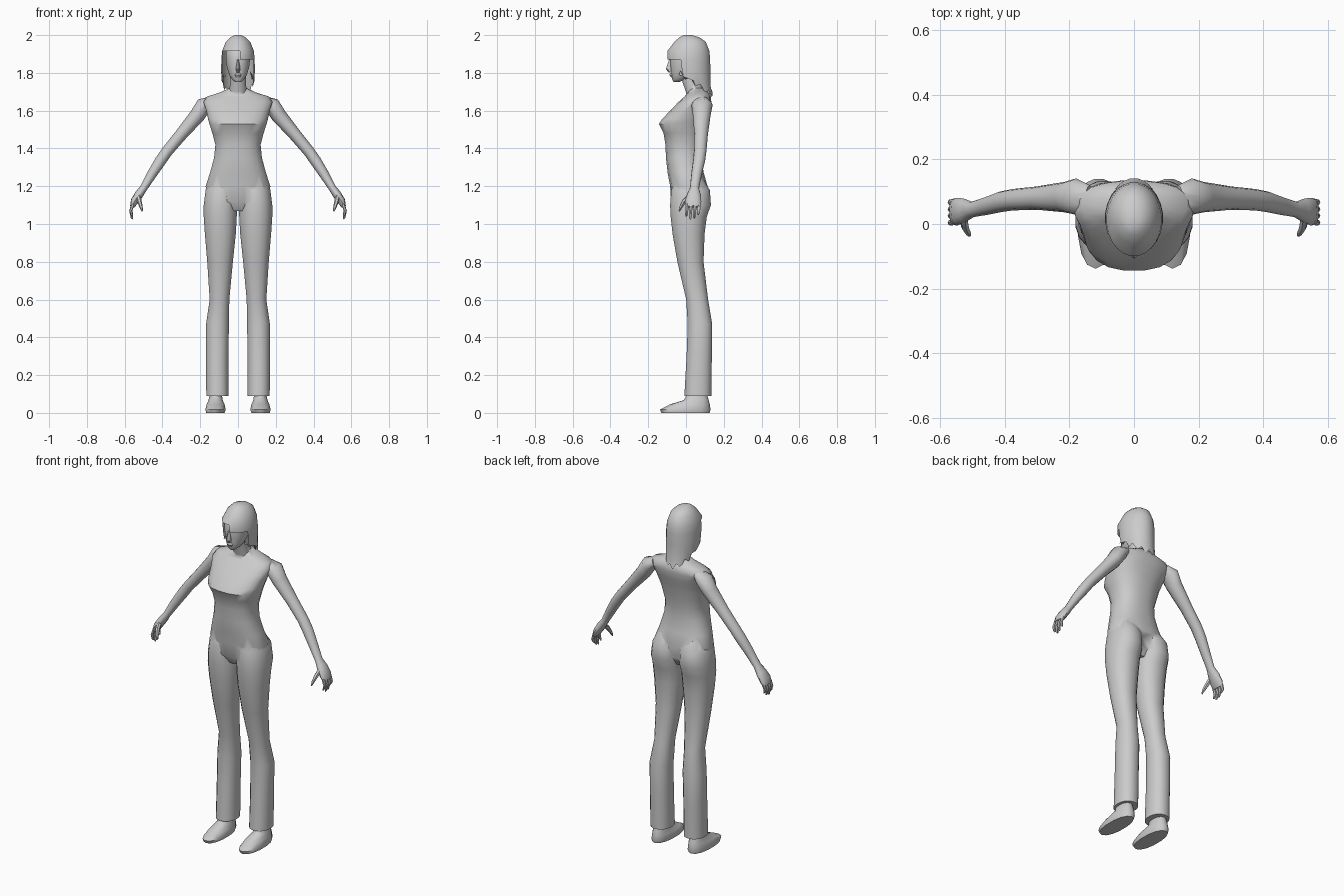
import bpy, bmesh, math
from mathutils import Vector


def finish(name, bm, angle=50):
    bmesh.ops.recalc_face_normals(bm, faces=bm.faces)
    me = bpy.data.meshes.new(name)
    bm.to_mesh(me)
    bm.free()
    ob = bpy.data.objects.new(name, me)
    bpy.context.collection.objects.link(ob)
    smooth(ob, angle)
    return ob


def activate(ob):
    bpy.ops.object.select_all(action='DESELECT')
    ob.select_set(True)
    bpy.context.view_layer.objects.active = ob


def smooth(ob, angle=50):
    activate(ob)
    bpy.ops.object.shade_smooth_by_angle(angle=math.radians(angle))


def skin(name, rings, caps=(True, True)):
    """Skin a list of closed rings of points."""
    bm = bmesh.new()
    vs = [[bm.verts.new(p) for p in ring] for ring in rings]
    n = len(vs[0])
    for a, b in zip(vs, vs[1:]):
        for i in range(n):
            j = (i + 1) % n
            bm.faces.new((a[i], a[j], b[j], b[i]))
    for flag, ring in zip(caps, (vs[0], vs[-1])):
        if flag:
            bm.faces.new(ring)
    return name, bm


def power(c, e):
    return math.copysign(abs(c) ** (2 / e), c)


def level_ring(z, x0, x1, yf, yb, n, e, side=1, tilt=0, jag=0):
    """Horizontal superellipse between x0..x1 and front..back."""
    pts = []
    for i in range(n):
        a = 2 * math.pi * (i + 0.5) / n
        x = (x0 + x1) / 2 + (x1 - x0) / 2 * power(math.cos(a), e)
        y = (yf + yb) / 2 + (yb - yf) / 2 * power(math.sin(a), e)
        pts.append((side * x, y, z + tilt * y + jag * (i % 2)))
    return pts


def stack(name, rows, n=16, e=2.2, side=1):
    return finish(*skin(name, [level_ring(*r, n, e, side) for r in rows]))


def centred(rows):
    return [(z, -w, w, yf, yb) for z, w, yf, yb in rows]


def tube(name, path, n=10, side=1):
    """Tube along a path of (x, y, z, radius, radius along y)."""
    pts = [Vector(p[:3]) for p in path]
    rings = []
    for i, p in enumerate(path):
        t = (pts[min(i + 1, len(pts) - 1)] - pts[max(i - 1, 0)]).normalized()
        u = t.cross(Vector((0, 1, 0))).normalized()
        v = u.cross(t)
        ring = []
        for k in range(n):
            a = 2 * math.pi * k / n
            q = pts[i] + u * p[3] * math.cos(a) + v * p[4] * math.sin(a)
            ring.append((side * q.x, q.y, q.z))
        rings.append(ring)
    return finish(*skin(name, rings))


# Torso
body = stack("body", centred([
    (1.07, .06, -.05, .07), (1.12, .16, -.08, .10), (1.20, .173, -.085, .115),
    (1.27, .15, -.098, .095), (1.35, .128, -.107, .082), (1.42, .121, -.11, .085),
    (1.48, .137, -.12, .095), (1.53, .153, -.145, .106), (1.555, .16, -.128, .112),
    (1.60, .17, -.085, .125), (1.645, .185, -.042, .135), (1.675, .165, -.008, .133),
    (1.695, .10, .008, .12), (1.72, .045, .02, .10)]), n=20, e=2.4)

# Neck
parts = [stack("neck", centred([
    (1.66, .06, .005, .11), (1.70, .048, -.002, .098),
    (1.75, .043, -.02, .075), (1.80, .043, -.03, .07)]), n=12)]

for s in (1, -1):
    # Flared trouser legs, with the seat bulging at the top
    parts.append(stack("trouser_leg", [
        (1.24, .02, .145, -.06, .09), (1.18, .006, .173, -.08, .128),
        (1.10, .003, .183, -.086, .134), (1.04, .005, .183, -.083, .112),
        (.95, .01, .177, -.073, .10), (.80, .026, .164, -.047, .094),
        (.60, .045, .151, 0, .118), (.47, .047, .17, .008, .14),
        (.30, .05, .17, .002, .138), (.09, .05, .169, -.01, .135)], side=s))
    # Arm and palm
    parts.append(tube("arm", [
        (.14, .08, 1.655, .022, .04), (.18, .085, 1.63, .043, .056),
        (.215, .083, 1.575, .041, .047), (.30, .08, 1.475, .033, .036),
        (.375, .075, 1.385, .030, .033), (.41, .069, 1.335, .030, .032),
        (.455, .056, 1.265, .026, .028), (.50, .045, 1.19, .020, .024),
        (.525, .042, 1.155, .023, .037), (.548, .038, 1.12, .021, .043),
        (.56, .038, 1.092, .012, .040)], n=12, side=s))

# Merge the body into one surface
for p in parts:
    m = body.modifiers.new("union", 'BOOLEAN')
    m.operation = 'UNION'
    m.solver = 'EXACT'
    m.object = p
    activate(body)
    bpy.ops.object.modifier_apply(modifier=m.name)
    bpy.data.objects.remove(p, do_unlink=True)
smooth(body, 60)

for s in (1, -1):
    # Fingers and thumb
    for k, low in enumerate((1.04, 1.025, 1.03, 1.048)):
        y = .006 + .021 * k
        tube("finger", [(.556, y, 1.105, .009, .010), (.568, y - .002, 1.07, .008, .009),
                        (.562, y - .004, low + .008, .006, .007),
                        (.558, y - .004, low, .003, .003)], 6, s)
    tube("thumb", [(.528, .02, 1.15, .013, .013), (.522, -.01, 1.12, .012, .012),
                   (.513, -.027, 1.09, .009, .009), (.508, -.036, 1.068, .004, .004)], 6, s)
    # Shoe
    stack("shoe", [(0, .07, .17, -.13, .125), (.018, .064, .174, -.138, .13),
                   (.045, .07, .167, -.085, .126), (.068, .08, .157, -.01, .12),
                   (.10, .085, .15, .005, .11)], 14, 2.2, s)

# Head and nose
stack("head", centred([
    (1.752, .016, -.066, -.035), (1.765, .032, -.074, .0), (1.79, .048, -.078, .04),
    (1.83, .06, -.082, .07), (1.88, .066, -.086, .09), (1.93, .064, -.075, .09),
    (1.965, .04, -.04, .065)]), n=16)
stack("nose", centred([(1.87, .005, -.09, -.07), (1.82, .014, -.107, -.07),
                       (1.803, .009, -.092, -.07)]), 6, 2)
stack("lips", centred([(1.80, .012, -.083, -.06), (1.79, .02, -.089, -.06),
                       (1.776, .012, -.08, -.06)]), 8, 2)

# Hair: domed cap with a curtain open at the face and a ragged sloping hem
hair_rows = [(2.0, .018, -.012, .03, 0, 0), (1.988, .042, -.035, .072, 0, 0),
             (1.965, .065, -.062, .105, 0, 0), (1.915, .085, -.10, .125, 0, 0),
             (1.87, .089, -.098, .129, 0, 0), (1.82, .09, -.09, .13, -.15, 0),
             (1.775, .088, -.08, .132, -.4, 0), (1.762, .079, -.07, .142, -.68, .03)]
name, bm = skin("hair", [level_ring(z, -w, w, yf, yb, 24, 2, 1, tilt, jag)
                         for z, w, yf, yb, tilt, jag in hair_rows], (True, False))
opening = [f for f in bm.faces if f.calc_center_median().z < 1.905
           and f.calc_center_median().y < -.03
           and not (f.calc_center_median().z > 1.87 and f.calc_center_median().x > .02)]
bmesh.ops.delete(bm, geom=opening, context='FACES')
finish(name, bm)
